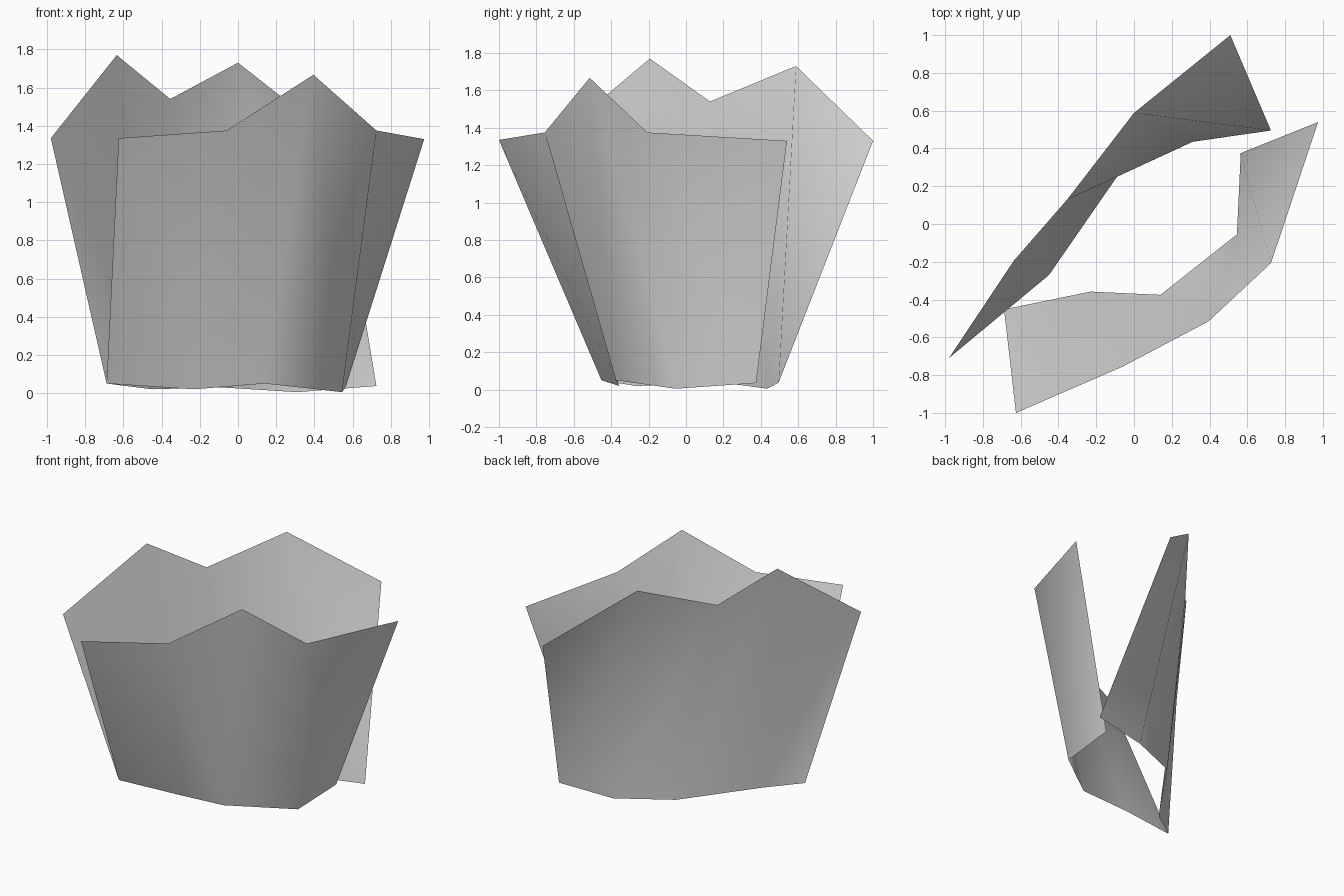
import bpy, bmesh

if "Cube" in bpy.data.objects:
    bpy.data.objects.remove(bpy.data.objects["Cube"])

grey = bpy.data.materials.new("plain_grey")
grey.diffuse_color = (0.7, 0.7, 0.7, 1)
grey.use_nodes = True
grey.node_tree.nodes["Principled BSDF"].inputs["Base Color"].default_value = grey.diffuse_color


def sheet(name, top, bottom):
    """Thin open wall stretched between a top rim and a bottom rim."""
    bm = bmesh.new()
    t = [bm.verts.new(p) for p in top]
    b = [bm.verts.new(p) for p in bottom]
    for i in range(len(t) - 1):
        bm.faces.new((b[i], b[i + 1], t[i]))
        bm.faces.new((b[i + 1], t[i + 1], t[i]))
    for f in bm.faces:
        f.smooth = True
    me = bpy.data.meshes.new(name)
    bm.to_mesh(me)
    bm.free()
    me.materials.append(grey)
    ob = bpy.data.objects.new(name, me)
    bpy.context.collection.objects.link(ob)
    return ob


# Front wall, left to right, curling around the right side
sheet("front_wall",
      [(-0.625, -1.0, 1.335), (-0.06, -0.755, 1.375), (0.395, -0.515, 1.667),
       (0.725, -0.207, 1.375), (0.975, 0.54, 1.33)],
      [(-0.688, -0.452, 0.05), (-0.23, -0.358, 0.02), (0.14, -0.375, 0.05),
       (0.545, -0.055, 0.005), (0.565, 0.375, 0.035)])

# Back wall, listed from the right so its faces point outwards
back_top = [(-0.98, -0.71, 1.335), (-0.635, -0.193, 1.77), (-0.355, 0.128, 1.54),
            (0.0, 0.588, 1.73), (0.51, 1.0, 1.33)]
back_bottom = [(-0.688, -0.452, 0.05), (-0.45, -0.27, 0.02), (-0.09, 0.25, 0.03),
               (0.31, 0.435, 0.005), (0.725, 0.495, 0.037)]
back = sheet("back_wall", back_top, back_bottom)
back.data.flip_normals()
